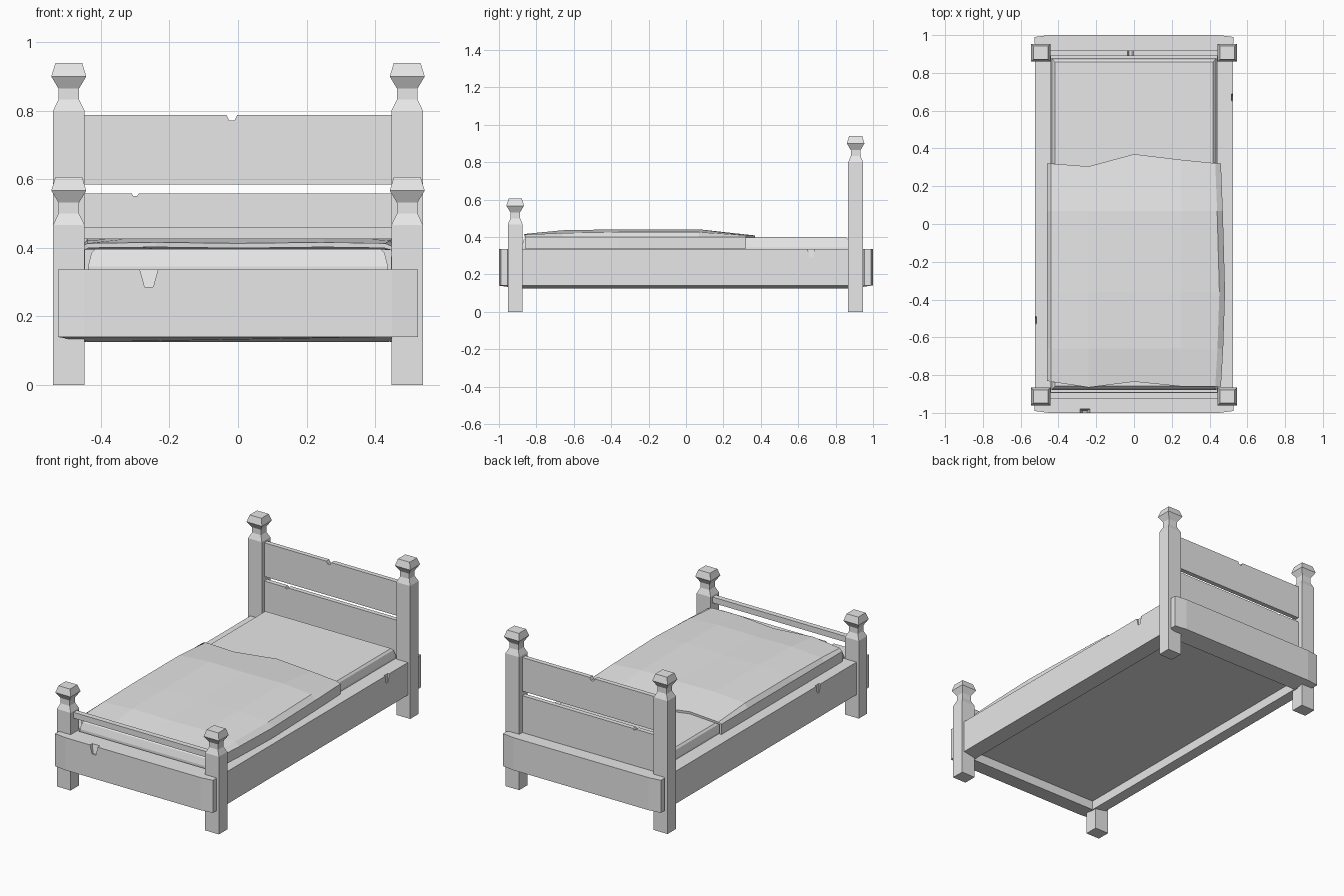
import bpy, bmesh
from mathutils import Vector

if "Cube" in bpy.data.objects:
    bpy.data.objects.remove(bpy.data.objects["Cube"], do_unlink=True)

grey = bpy.data.materials.new("plain_grey")
grey.use_nodes = True
grey.diffuse_color = (0.8, 0.8, 0.8, 1)
grey.node_tree.nodes["Principled BSDF"].inputs["Base Color"].default_value = grey.diffuse_color


def finish(name, bm):
    bmesh.ops.recalc_face_normals(bm, faces=bm.faces)
    mesh = bpy.data.meshes.new(name)
    bm.to_mesh(mesh)
    bm.free()
    mesh.materials.append(grey)
    obj = bpy.data.objects.new(name, mesh)
    bpy.context.collection.objects.link(obj)
    return obj


def loft(name, rings):
    """Closed solid through rings with equal point counts."""
    bm = bmesh.new()
    loops = [[bm.verts.new(p) for p in ring] for ring in rings]
    n = len(loops[0])
    for a, b in zip(loops, loops[1:]):
        for i in range(n):
            j = (i + 1) % n
            bm.faces.new((a[i], a[j], b[j], b[i]))
    bm.faces.new(loops[0])
    bm.faces.new(loops[-1])
    return finish(name, bm)


def rect(cx, cy, z, hx, hy):
    return [(cx + sx * hx, cy + sy * hy, z)
            for sx, sy in ((-1, -1), (1, -1), (1, 1), (-1, 1))]


def box(name, x, y, z):
    cx, cy = sum(x) / 2, sum(y) / 2
    hx, hy = (x[1] - x[0]) / 2, (y[1] - y[0]) / 2
    return loft(name, [rect(cx, cy, h, hx, hy) for h in z])


def chip(target, tip, mouth, depth_axis, width, height):
    """Cut a small wedge-shaped chip that is widest at the mouth (top)."""
    x, y, z = tip
    hx, hy = (width, mouth) if depth_axis == "y" else (mouth, width)
    cutter = loft(target.name + "_chip_cutter",
                  [rect(x, y, z, hx * 0.45, hy * 0.45),
                   rect(x, y, z + height, hx, hy)])
    cutter.hide_render = True
    cutter.hide_set(True)
    mod = target.modifiers.new("chip", "BOOLEAN")
    mod.operation = "DIFFERENCE"
    mod.solver = "EXACT"
    mod.object = cutter


# Posts with square finials
def post(name, cx, cy, top):
    steps = ((-0.14, 0.046, 0.04), (-0.107, 0.03, 0.026), (-0.075, 0.03, 0.026),
             (-0.04, 0.051, 0.047), (0, 0.039, 0.035))
    rings = [rect(cx, cy, 0, 0.046, 0.04)]
    rings += [rect(cx, cy, top + dz, hx, hy) for dz, hx, hy in steps]
    loft(name, rings)


for side, s in (("left", 1), ("right", -1)):
    post("head_post_" + side, s * 0.494, 0.907, 0.94)
    post("foot_post_" + side, s * 0.494, -0.913, 0.607)


# Frame rails, with the underside sloping up to the outer edge
def rail(name, plan):
    low = [(x, y, 0.14 if abs(x) > 0.5 or abs(y) > 0.985 else 0.125) for x, y in plan]
    return loft(name, [low, [(x, y, 0.336) for x, y in plan]])


end_plan = [(-0.526, 0.99), (-0.45, 1), (0.45, 1), (0.526, 0.99),
            (0.526, 0.955), (0.45, 0.89), (-0.45, 0.89), (-0.526, 0.955)]
head_rail = rail("head_rail", end_plan)
foot_rail = rail("foot_rail", [(x, -y) for x, y in end_plan])
side_rails = {}
for side, s in (("left", 1), ("right", -1)):
    side_rails[side] = rail("side_rail_" + side,
                            [(s * x, y) for x, y in ((0.44, -0.91), (0.525, -0.91),
                                                     (0.525, 0.91), (0.44, 0.91))])
chip(foot_rail, (-0.26, -1, 0.285), 0.022, "y", 0.027, 0.054)
chip(side_rails["left"], (0.525, 0.67, 0.29), 0.01, "x", 0.02, 0.05)
chip(side_rails["right"], (-0.525, -0.51, 0.29), 0.01, "x", 0.02, 0.05)

# Base panel, headboard planks and foot bar
box("base_panel", (-0.46, 0.46), (-0.9, 0.9), (0.18, 0.2))
upper = box("headboard_upper_plank", (-0.46, 0.46), (0.89, 0.918), (0.585, 0.788))
lower = box("headboard_lower_plank", (-0.46, 0.46), (0.89, 0.918), (0.33, 0.558))
chip(upper, (-0.018, 0.904, 0.772), 0.05, "y", 0.018, 0.02)
chip(lower, (-0.3, 0.904, 0.551), 0.05, "y", 0.012, 0.01)
box("foot_bar", (-0.46, 0.46), (-0.925, -0.893), (0.425, 0.46))

# Mattress with softened upper edges
loft("mattress", [rect(0, 0, z, hx, hy) for z, hx, hy in
                  ((0.19, 0.438, 0.88), (0.345, 0.438, 0.88),
                   (0.385, 0.428, 0.868), (0.396, 0.418, 0.858))])

# Rumpled blanket: a coarse sheet with side flaps
columns = (-0.46, -0.44, -0.24, 0, 0.25, 0.43, 0.46)
rows = ((-0.85, 0.413), (-0.66, 0.433), (-0.36, 0.438),
        (0.07, 0.438), (0.32, 0.408))
foot_wave = (0.02, 0.015, -0.015, 0.015, -0.01, -0.01, -0.01)
head_wave = (0, 0, -0.015, 0.05, 0.02, 0.002, 0)
crown = (-0.008, 0, 0.003, 0, 0.003, 0, -0.008)
bulge = (0, 0.012, 0.022, 0.01, 0)
bm = bmesh.new()
grid = []
for r, (y, z) in enumerate(rows):
    wave = foot_wave if r == 0 else head_wave if r == len(rows) - 1 else (0,) * 7
    line = []
    for c, x in enumerate(columns):
        px = x + (bulge[r] if c > 4 else 0)
        edge = c in (0, len(columns) - 1)
        pz = 0.4 if edge else z + crown[c] - (0.012 if c in (1, 5) and 0 < r < 4 else 0)
        line.append(Vector((px, y + wave[c], pz)))
    first, last = line[0].copy(), line[-1].copy()
    first.z = last.z = 0.338
    grid.append([bm.verts.new(p) for p in [first] + line + [last]])
for a, b in zip(grid, grid[1:]):
    for i in range(len(a) - 1):
        bm.faces.new((a[i], a[i + 1], b[i + 1], b[i]))
blanket = finish("blanket", bm)
if blanket.data.polygons[len(blanket.data.polygons) // 2].normal.z < 0:
    blanket.data.flip_normals()
thick = blanket.modifiers.new("thickness", "SOLIDIFY")
thick.thickness = 0.014
thick.offset = -1
